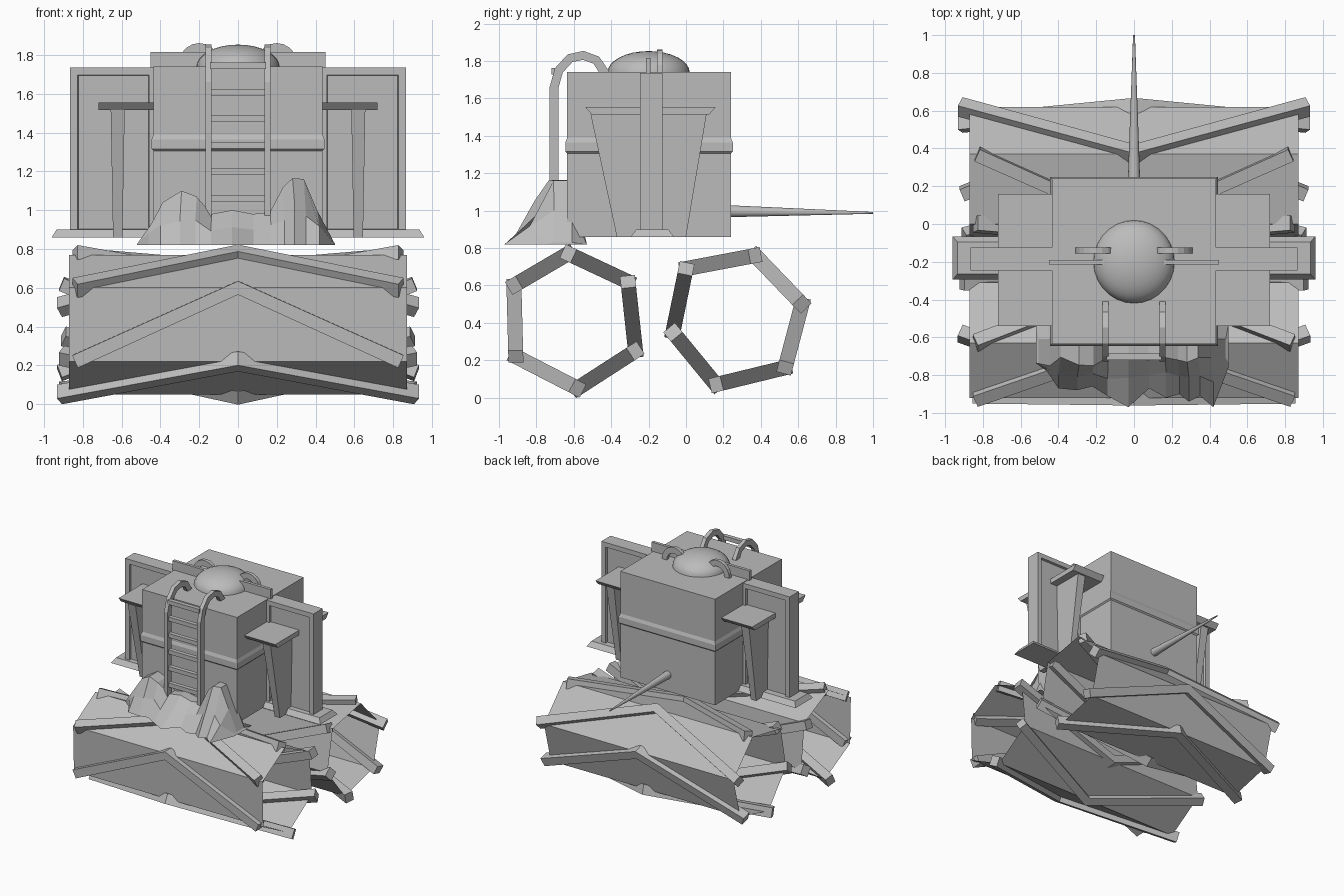
import bpy, bmesh, math, random
from mathutils import Vector

if "Cube" in bpy.data.objects:
    bpy.data.objects.remove(bpy.data.objects["Cube"])

random.seed(4)
grey = bpy.data.materials.new("stone_grey")
grey.diffuse_color = (0.5, 0.5, 0.5, 1)
grey.use_nodes = True
grey.node_tree.nodes["Principled BSDF"].inputs["Base Color"].default_value = grey.diffuse_color


def make(name, bm, smooth=False):
    bmesh.ops.recalc_face_normals(bm, faces=bm.faces)
    me = bpy.data.meshes.new(name)
    bm.to_mesh(me)
    bm.free()
    me.materials.append(grey)
    ob = bpy.data.objects.new(name, me)
    bpy.context.collection.objects.link(ob)
    if smooth:
        bpy.context.view_layer.objects.active = ob
        ob.select_set(True)
        bpy.ops.object.shade_smooth_by_angle(angle=math.radians(35))
        ob.select_set(False)
    return ob


def loft(name, sections, caps=True, closed=True, smooth=False):
    """Skin a list of equal-length point loops."""
    bm = bmesh.new()
    rows = [[bm.verts.new(p) for p in s] for s in sections]
    n = len(rows[0])
    for a, b in zip(rows, rows[1:]):
        for i in range(n if closed else n - 1):
            j = (i + 1) % n
            bm.faces.new((a[i], a[j], b[j], b[i]))
    if caps:
        bm.faces.new(rows[0])
        bm.faces.new(rows[-1])
    return make(name, bm, smooth)


def rect(x0, x1, y0, y1, z):
    return [(x0, y0, z), (x1, y0, z), (x1, y1, z), (x0, y1, z)]


def box(name, x0, x1, y0, y1, z0, z1):
    return loft(name, [rect(x0, x1, y0, y1, z0), rect(x0, x1, y0, y1, z1)])


# Hollow hexagonal rollers with V-shaped treads, corners given as (y, z, half length)
front_drum = [(-.91, .22, .84), (-.92, .60, .84), (-.63, .77, .84),
              (-.31, .62, .91), (-.27, .25, .91), (-.58, .05, .92)]
rear_drum = [(.53, .16, .92), (.62, .50, .92), (.37, .76, .83),
             (0, .69, .84), (-.07, .35, .90), (.16, .07, .91)]
for label, drum in (("front", front_drum), ("rear", rear_drum)):
    loft(label + "_roller_wall", [[(x, y, z) for y, z, l in drum] for x in (-.87, .87)],
         caps=False)
    cy = sum(p[0] for p in drum) / 6
    cz = sum(p[1] for p in drum) / 6
    for k in range(6):
        y, z, l = drum[k]
        y2, z2, _ = drum[(k + 1) % 6]
        a, b = Vector((0, y, z)), Vector((0, y2, z2))
        t = (b - a).normalized()
        n = Vector((0, -t.z, t.y))
        if n.dot((a + b) / 2 - Vector((0, cy, cz))) < 0:
            n = -n
        secs = []
        for s in (-1, 0, 1):
            c = b if s == 0 else a + Vector((s * l, 0, 0))
            w = t if s == 0 else (t * l + Vector((s * (b - a).length, 0, 0))).normalized()
            secs.append([c + n * .04 * i + w * .035 * j
                         for i, j in ((1, 1), (1, -1), (-1, -1), (-1, 1))])
        loft(f"{label}_tread_{k + 1}", secs)

# Main cabin and the moulded band around it
box("cabin", -.435, .435, -.635, .24, .86, 1.74)
loft("cabin_band", [rect(-.435 - d, .435 + d, -.635 - d, .24 + d, z)
                    for z, d in ((1.305, 0), (1.315, .01), (1.365, .01), (1.39, 0))])

# Side wings
for s, side in ((-1, "left"), (1, "right")):
    def sx(a, b):
        return (s * a, s * b) if s > 0 else (s * b, s * a)

    # framed panel with recessed faces front and back
    bm = bmesh.new()
    x0, x1 = sx(.42, .865)
    lo, hi = [[bm.verts.new(p) for p in rect(x0, x1, -.245, -.125, z)] for z in (.86, 1.735)]
    bm.faces.new(lo)
    bm.faces.new(hi)
    faces = [bm.faces.new((lo[i], lo[(i + 1) % 4], hi[(i + 1) % 4], hi[i])) for i in range(4)]
    bmesh.ops.recalc_face_normals(bm, faces=bm.faces)
    bmesh.ops.inset_individual(bm, faces=[faces[0], faces[2]], thickness=.055)
    bmesh.ops.inset_individual(bm, faces=[faces[0], faces[2]], thickness=.004, depth=-.02)
    make(side + "_wing_panel", bm)

    # foot, shelf and tapered bracket
    loft(side + "_wing_foot", [rect(*sx(.42, e), -.18 - w, -.18 + w, z)
                               for z, e, w in ((.86, .96, .115), (.90, .935, .085))])
    loft(side + "_shelf", [rect(*sx(.42, .72), -.19 - w, -.19 + w, z)
                           for z, w in ((1.515, .315), (1.555, .35))])
    loft(side + "_bracket", [rect(*sx(.62 - w, .62 + w), y0, y1, z)
                             for z, w, y0, y1 in ((.86, .024, -.37, 0),
                                                  (1.515, .036, -.51, .11))])

    # roof fin and curved horn beside the dome
    box(side + "_roof_fin", *sx(.1, .45), -.215, -.19, 1.735, 1.815)
    secs = []
    for i in range(11):
        u = math.pi * i / 10
        cx, r0, r1 = .20, .065, .11
        secs.append([(s * (cx + r * math.cos(u)), y, 1.74 + 1.1 * r * math.sin(u))
                     for r, y in ((r0, -.155), (r1, -.155), (r1, -.125), (r0, -.125))])
    loft(side + "_roof_horn", secs)

    # ladder rail hooked over the roof
    path = [(-.705, .95), (-.705, 1.66), (-.68, 1.75), (-.62, 1.815), (-.55, 1.83),
            (-.48, 1.805), (-.43, 1.73)]
    secs = []
    for i, (y, z) in enumerate(path):
        p, q = path[max(i - 1, 0)], path[min(i + 1, len(path) - 1)]
        d = Vector((q[0] - p[0], q[1] - p[1])).normalized() * .024
        secs.append([(s * .152 + e * .016, y - f * d.y, z + f * d.x)
                     for e, f in ((-1, -1), (1, -1), (1, 1), (-1, 1))])
    loft(side + "_ladder_rail", secs)

# Ladder rungs
for i in range(6):
    z = 1.06 + .137 * i
    box(f"ladder_rung_{i + 1}", -.145, .145, -.72, -.685, z - .017, z + .017)

# Roof dome
bm = bmesh.new()
bmesh.ops.create_uvsphere(bm, u_segments=28, v_segments=16, radius=1)
bmesh.ops.bisect_plane(bm, geom=bm.verts[:] + bm.edges[:] + bm.faces[:], plane_co=(0, 0, 0),
                       plane_no=(0, 0, -1), clear_outer=True)
for v in bm.verts:
    v.co = (v.co.x * .215, v.co.y * .22 - .2, 1.738 + v.co.z * .115)
make("roof_dome", bm, True)

# Rear spike
loft("rear_spike", [[(r * math.cos(math.tau * i / 14), y, z + r * math.sin(math.tau * i / 14))
                     for i in range(14)]
                    for y, z, r in ((.22, .997, .033), (1, .988, .005))], smooth=True)

# Craggy rock at the foot of the ladder: x, crest height, front edge y
crag = [(-.52, .83, -.72), (-.46, .93, -.78), (-.40, 1.04, -.87), (-.30, 1.10, -.88),
        (-.22, 1.07, -.86), (-.14, .98, -.91), (-.03, 1.0, -.97), (.08, .98, -.87),
        (.17, .99, -.92), (.24, 1.12, -.90), (.29, 1.165, -.94), (.35, 1.16, -.91),
        (.42, 1.0, -.97), (.50, .83, -.76)]
secs = []
for x, h, f in crag:
    t = -.73 + random.uniform(-.03, .03)
    m = random.uniform(.35, .6)
    mz = .82 + (h - .82) * (1 - m) * random.uniform(.75, 1.1)
    secs.append([(x, -.53, .82), (x * .97, -.61, h), (x * .97, t, h),
                 (x, t + (f - t) * m, mz), (x, f, .82)])
loft("rock_crag", secs)
